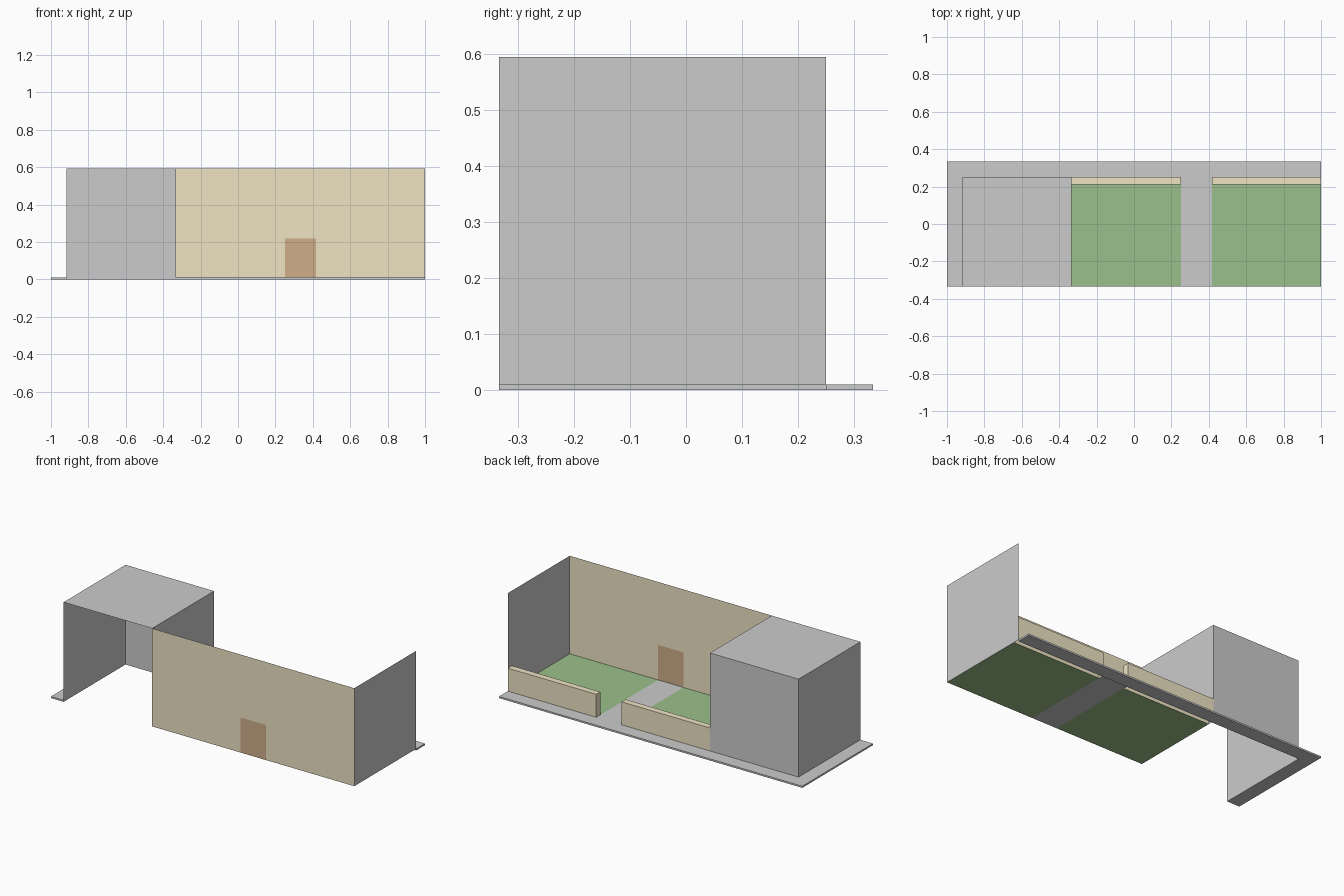
import bpy, bmesh

if "Cube" in bpy.data.objects:
    bpy.data.objects.remove(bpy.data.objects["Cube"])

# Main grid lines of the plot
L, R = -0.333, 1.0             # garden left / right
F, B = -0.333, 0.25            # plot front / back
OUT = -0.917                   # outer side of the grey block
P0, P1 = 0.25, 0.417           # path left / right
G, TOP = 0.01, 0.594           # ground level, roof level
LOW, DOOR = 0.147, 0.219       # low wall and door tops
INNER = 0.212                  # garden side of the low walls


def material(name, rgb):
    m = bpy.data.materials.new(name)
    m.diffuse_color = (*rgb, 1)
    m.use_nodes = True
    m.node_tree.nodes["Principled BSDF"].inputs["Base Color"].default_value = m.diffuse_color
    return m


tan = material("tan_plaster", (0.86, 0.77, 0.55))
green = material("grass", (0.33, 0.53, 0.26))
brown = material("wood", (0.62, 0.42, 0.25))
dark = material("dark_paving", (0.52, 0.52, 0.52))


def finish(name, bm, mat=None):
    me = bpy.data.meshes.new(name)
    bm.to_mesh(me)
    bm.free()
    ob = bpy.data.objects.new(name, me)
    bpy.context.collection.objects.link(ob)
    if mat:
        me.materials.append(mat)
    return ob


def sheet(name, points, mat=None, depth=0):
    """Flat polygon, optionally extruded upwards into a solid."""
    bm = bmesh.new()
    face = bm.faces.new([bm.verts.new(p) for p in points])
    if depth:
        ext = bmesh.ops.extrude_face_region(bm, geom=[face], use_keep_orig=True)
        for v in ext["geom"]:
            if isinstance(v, bmesh.types.BMVert):
                v.co.z += depth
        bmesh.ops.recalc_face_normals(bm, faces=bm.faces)
    return finish(name, bm, mat)


def floor(name, x0, x1, y0, y1, mat):
    return sheet(name, [(x0, y0, G), (x1, y0, G), (x1, y1, G), (x0, y1, G)], mat)


def shell(name, x0, x1, y0, y1, z1, open_sides, mat=None):
    """Box from ground level with the listed (axis, sign) sides left out."""
    bm = bmesh.new()
    bmesh.ops.create_cube(bm, size=1)
    bm.normal_update()
    gone = [f for f in bm.faces
            if any(f.normal[a] * s > 0.5 for a, s in open_sides)]
    bmesh.ops.delete(bm, geom=gone, context="FACES")
    for v in bm.verts:
        v.co = (x1 if v.co.x > 0 else x0,
                y1 if v.co.y > 0 else y0,
                z1 if v.co.z > 0 else G)
    return finish(name, bm, mat)


# L-shaped pavement around the street corner
sheet("pavement", [(-1, F, 0), (OUT, F, 0), (OUT, B, 0), (R, B, 0),
                   (R, 0.333, 0), (-1, 0.333, 0)], depth=G)

# Grey block, open to the front and underneath
shell("grey_block", OUT, L, F, B, TOP, [(1, -1), (2, -1)])

# Neighbouring wall on the right end of the garden
sheet("side_wall", [(R, F, G), (R, B, G), (R, B, TOP), (R, F, TOP)])

# House wall with a doorway, and the door filling it
sheet("house_wall", [(L, F, G), (P0, F, G), (P0, F, DOOR), (P1, F, DOOR),
                     (P1, F, G), (R, F, G), (R, F, TOP), (L, F, TOP)], tan)
sheet("door", [(P0, F, G), (P1, F, G), (P1, F, DOOR), (P0, F, DOOR)], brown)

# Path to the door, with a lawn and a low wall on either side
floor("path", P0, P1, F, B, dark)
for side, x0, x1, hidden in (("left", L, P0, -1), ("right", P1, R, 1)):
    floor(side + "_lawn", x0, x1, F, INNER, green)
    shell(side + "_low_wall", x0, x1, INNER, B, LOW, [(2, -1), (0, hidden)], tan)
